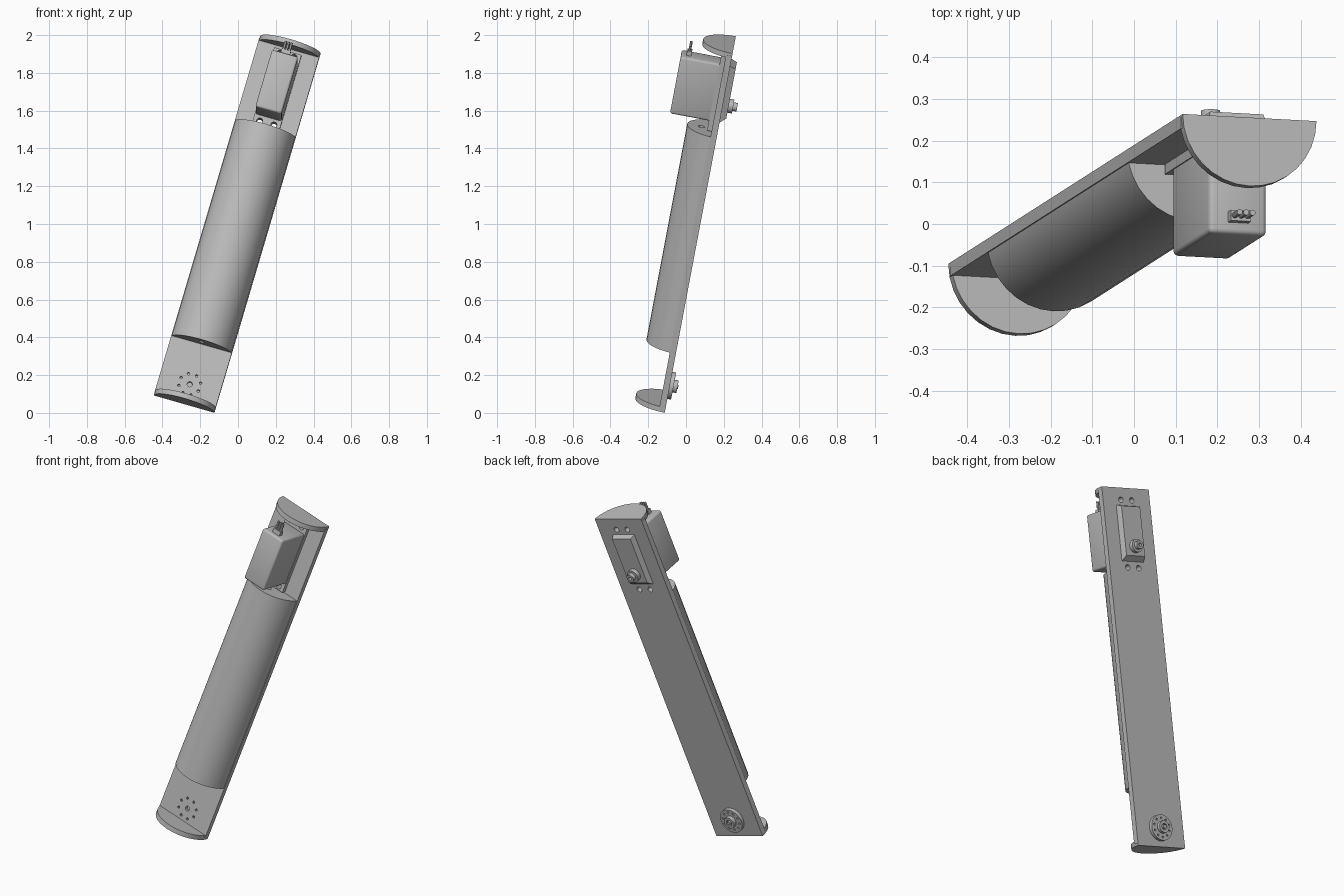
import bpy
import bmesh
from math import pi, sin, cos, radians
from mathutils import Matrix, Vector

cube = bpy.data.objects.get("Cube")
if cube:
    bpy.data.objects.remove(cube, do_unlink=True)

# Everything is built upright (back face on y = 0, base on z = 0), then leaned.
LEAN = (Matrix.Translation((-0.285, -0.104, 0.0465))
        @ Matrix.Rotation(radians(-10.7), 4, 'X')
        @ Matrix.Rotation(radians(16.2), 4, 'Y'))

grey = bpy.data.materials.new("plain_grey")
grey.use_nodes = True
grey.diffuse_color = (0.5, 0.5, 0.5, 1)
grey.node_tree.nodes["Principled BSDF"].inputs["Base Color"].default_value = (0.5, 0.5, 0.5, 1)

R = 0.167          # arm radius
LENGTH = 2.015
PLATE = 0.033      # back plate thickness
CAP = 0.028        # end cap thickness
SERVO_Z = 1.757    # servo centre
SHAFT_Z = 1.68
HORN_Z = 0.105


def finish(name, bm):
    bmesh.ops.recalc_face_normals(bm, faces=bm.faces)
    mesh = bpy.data.meshes.new(name)
    bm.to_mesh(mesh)
    bm.free()
    obj = bpy.data.objects.new(name, mesh)
    bpy.context.collection.objects.link(obj)
    mesh.materials.append(grey)
    return obj


def select(obj):
    bpy.ops.object.select_all(action='DESELECT')
    obj.select_set(True)
    bpy.context.view_layer.objects.active = obj


def box(name, x, y, z, bevel=0.0, taper=0.0):
    """Box between (min, max) pairs; taper narrows its back end."""
    bm = bmesh.new()
    bmesh.ops.create_cube(bm, size=1)
    for v in bm.verts:
        back = v.co.y > 0
        v.co = Vector([p[0] if c < 0 else p[1] for c, p in zip(v.co, (x, y, z))])
        if back and taper:
            v.co.x += taper if v.co.x < sum(x) / 2 else -taper
            v.co.z += taper * 2.5 if v.co.z < sum(z) / 2 else -taper
    if bevel:
        bmesh.ops.bevel(bm, geom=bm.edges[:], offset=bevel, segments=3,
                        profile=0.5, affect='EDGES')
    return finish(name, bm)


def cylinder(name, centre, r, depth, axis='Y', sides=24):
    bm = bmesh.new()
    bmesh.ops.create_cone(bm, cap_ends=True, segments=sides,
                          radius1=r, radius2=r, depth=depth)
    turn = Matrix.Rotation(pi / 2, 4, 'X') if axis == 'Y' else Matrix()
    bm.transform(Matrix.Translation(centre) @ turn)
    return finish(name, bm)


def half_round(name, z0, z1, sides=16):
    """Half cylinder with its flat side at the back."""
    bm = bmesh.new()
    arc = [(-R * cos(pi * i / sides), -R * sin(pi * i / sides)) for i in range(sides + 1)]
    face = bm.faces.new([bm.verts.new((x, y, z0)) for x, y in arc])
    new = bmesh.ops.extrude_face_region(bm, geom=[face])["geom"]
    bmesh.ops.translate(bm, vec=(0, 0, z1 - z0),
                        verts=[g for g in new if isinstance(g, bmesh.types.BMVert)])
    return finish(name, bm)


def cut(obj, cutters):
    """Subtract helper shapes, then discard them."""
    select(obj)
    for c in cutters:
        mod = obj.modifiers.new("hole", 'BOOLEAN')
        mod.operation = 'DIFFERENCE'
        mod.solver = 'EXACT'
        mod.object = c
        bpy.ops.object.modifier_apply(modifier=mod.name)
    return obj


def ring(radius, count, offset=0.5):
    return [(radius * cos(2 * pi * (i + offset) / count),
             radius * sin(2 * pi * (i + offset) / count)) for i in range(count)]


parts, cutters = [], []


def hole(x, y, z, r, depth, axis='Y', sides=16):
    c = cylinder("hole_cutter", (x, y, z), r, depth, axis, sides)
    c.hide_render = True
    cutters.append(c)
    return c


# Arm: back plate, half-round body with cable tunnel, end caps
screws = [hole(x, -0.03, SERVO_Z + dz, 0.016, 0.2)
          for x in (-0.039, 0.039) for dz in (-0.19, 0.19)]
horn_holes = [hole(x, -PLATE, HORN_Z + z, 0.007, 0.04, sides=10) for x, z in ring(0.058, 8)]
horn_holes.append(hole(0, -PLATE, HORN_Z, 0.014, 0.04))

plate = box("back_plate", (-R, R), (-PLATE, 0), (CAP / 2, LENGTH - CAP / 2))
parts.append(cut(plate, screws + horn_holes))
body = half_round("arm_body", 0.33, 1.54)
parts.append(cut(body, [hole(0, -0.09, 0.93, 0.018, 1.6, 'Z')]))
parts.append(half_round("bottom_cap", 0, CAP))
parts.append(half_round("top_cap", LENGTH - CAP, LENGTH))

# Servo: case, mounting flange, rear housing
z_low, z_high = SERVO_Z - 0.16, SERVO_Z + 0.16
parts.append(box("servo_case", (-0.072, 0.072), (-0.267, -0.02), (z_low, z_high), bevel=0.012))
flange = box("servo_flange", (-0.075, 0.075), (-0.057, -PLATE), (SERVO_Z - 0.212, SERVO_Z + 0.212))
parts.append(cut(flange, screws))
parts.append(box("servo_rear_housing", (-0.078, 0.078), (-0.005, 0.031),
                 (z_low, z_high), taper=0.012))

# Servo output shaft
parts.append(cylinder("shaft_collar", (0, 0.04, SHAFT_Z), 0.037, 0.03))
shaft = cylinder("shaft", (0, 0.062, SHAFT_Z), 0.023, 0.03)
parts.append(cut(shaft, [hole(0, 0.075, SHAFT_Z, 0.01, 0.03)]))

# Cable connector on top of the servo
parts.append(box("connector", (-0.025, 0.025), (-0.239, -0.213), (z_high - 0.01, z_high + 0.025)))
for i in (-1, 0, 1):
    parts.append(cylinder("connector_pin", (i * 0.016, -0.226, z_high + 0.04), 0.007, 0.06, 'Z', 12))

# Horn disc on the back of the lower end
horn = cylinder("horn_disc", (0, 0.009, HORN_Z), 0.073, 0.022, sides=32)
parts.append(cut(horn, [hole(x, 0.02, HORN_Z + z, 0.006, 0.02, sides=10)
                        for x, z in ring(0.054, 10)]))
hub = cylinder("horn_hub", (0, 0.027, HORN_Z), 0.034, 0.028)
parts.append(cut(hub, [hole(0, 0.04, HORN_Z, 0.018, 0.03)]))
parts.append(cylinder("horn_screw", (0, 0.03, HORN_Z), 0.011, 0.03))

for c in cutters:
    bpy.data.objects.remove(c, do_unlink=True)

# Shade and lean the finished parts
for p in parts:
    p.matrix_world = LEAN
    select(p)
    bpy.ops.object.shade_smooth_by_angle(angle=radians(30))
